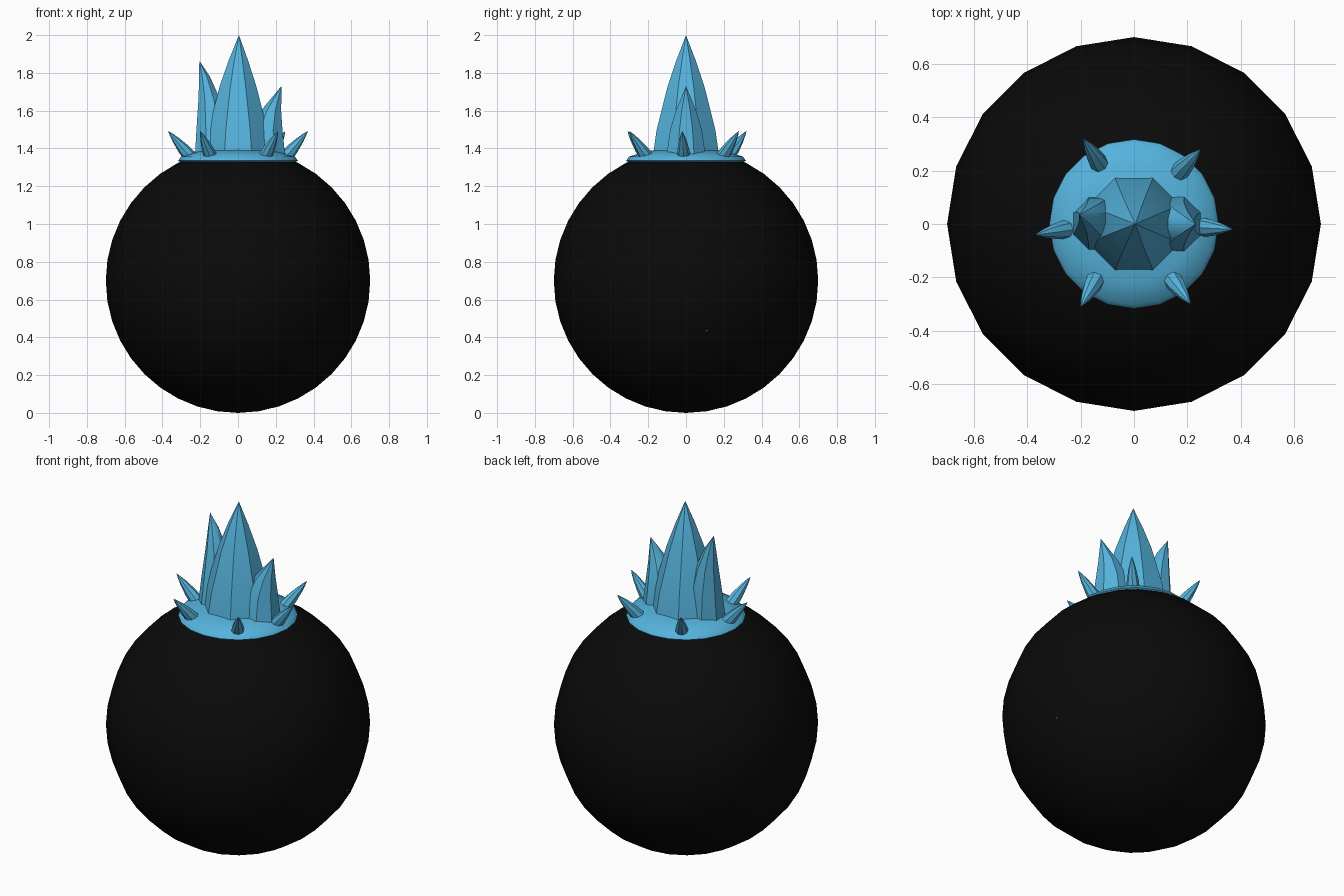
import bpy, bmesh, math
from mathutils import Vector

if "Cube" in bpy.data.objects:
    bpy.data.objects.remove(bpy.data.objects["Cube"])


def material(name, rgb):
    m = bpy.data.materials.new(name)
    m.diffuse_color = (*rgb, 1)
    m.use_nodes = True
    m.node_tree.nodes["Principled BSDF"].inputs["Base Color"].default_value = m.diffuse_color
    return m


BLACK = material("black", (0.003, 0.003, 0.003))
BLUE = material("sky blue", (0.09, 0.45, 0.72))


def finish(bm, name, mat, angle=40):
    bmesh.ops.recalc_face_normals(bm, faces=bm.faces)
    mesh = bpy.data.meshes.new(name)
    bm.to_mesh(mesh)
    bm.free()
    mesh.materials.append(mat)
    ob = bpy.data.objects.new(name, mesh)
    bpy.context.collection.objects.link(ob)
    bpy.ops.object.select_all(action='DESELECT')
    ob.select_set(True)
    bpy.context.view_layer.objects.active = ob
    bpy.ops.object.shade_smooth_by_angle(angle=math.radians(angle))
    return ob


def loft(name, rings, tip, sides, mat, axis=(0, 0, 1), turn=0.0):
    """Stack of (centre, radius) rings square to the axis, closed by a tip point."""
    bm = bmesh.new()
    rot = Vector((0, 0, 1)).rotation_difference(Vector(axis))
    loops = []
    for c, r in rings:
        loops.append([bm.verts.new(Vector(c) + rot @ Vector((
            r * math.cos(turn + math.tau * i / sides),
            r * math.sin(turn + math.tau * i / sides), 0))) for i in range(sides)])
    end = bm.verts.new(tip)
    bm.faces.new(loops[0])
    for i in range(sides):
        j = (i + 1) % sides
        for a, b in zip(loops, loops[1:]):
            bm.faces.new((a[i], a[j], b[j], b[i]))
        bm.faces.new((loops[-1][i], loops[-1][j], end))
    return finish(bm, name, mat)


# Round body
bm = bmesh.new()
bmesh.ops.create_uvsphere(bm, u_segments=20, v_segments=20, radius=0.7)
bmesh.ops.translate(bm, verts=bm.verts, vec=(0, 0, 0.7))
finish(bm, "round_body", BLACK)

# Low domed cap with a thin rim
cap = [(0.30, 1.326), (0.317, 1.335), (0.302, 1.357), (0.22, 1.382), (0.12, 1.40)]
loft("cap", [((0, 0, z), r) for r, z in cap], (0, 0, 1.407), 20, BLUE)

# Tall crest: one centre spike and two leaning side spikes
E = math.pi / 8
loft("centre_spike",
     [((0, 0, 1.36), 0.19), ((0, 0, 1.5), 0.168), ((0, 0, 1.73), 0.105), ((0.002, 0, 1.87), 0.054)],
     (0.005, 0, 2.0), 8, BLUE, turn=E)
loft("left_spike",
     [((-0.128, 0, 1.36), 0.108), ((-0.135, 0.01, 1.5), 0.092),
      ((-0.152, 0.02, 1.66), 0.062), ((-0.177, 0.028, 1.78), 0.031)],
     (-0.205, 0.035, 1.865), 8, BLUE, turn=E)
loft("right_spike",
     [((0.145, 0, 1.36), 0.113), ((0.152, 0, 1.5), 0.09), ((0.175, 0, 1.6), 0.058)],
     (0.23, 0, 1.73), 8, BLUE, turn=E)

# Ring of small outward thorns: base xy, tip xy
thorns = [((-0.13, 0.225), (-0.19, 0.32)), ((0.17, 0.195), (0.25, 0.28)),
          ((0.255, -0.012), (0.37, -0.02)), ((0.145, -0.21), (0.212, -0.30)),
          ((-0.145, -0.21), (-0.2, -0.31)), ((-0.255, -0.02), (-0.37, -0.04))]
for n, (b, t) in enumerate(thorns):
    base, tip = Vector((*b, 1.358)), Vector((*t, 1.492))
    rings = [(base.lerp(tip, f), r) for f, r in
             ((0, 0.036), (0.3, 0.031), (0.65, 0.019), (0.88, 0.008))]
    loft(f"thorn_{n + 1}", rings, tip, 8, BLUE, axis=tip - base)

# Tiny blue speck on the right side of the body
p = Vector((0.64, 0.113, -0.27)).normalized()
c = Vector((0, 0, 0.7))
loft("speck", [(c + p * 0.685, 0.011)], c + p * 0.7, 4, BLUE, axis=p)
